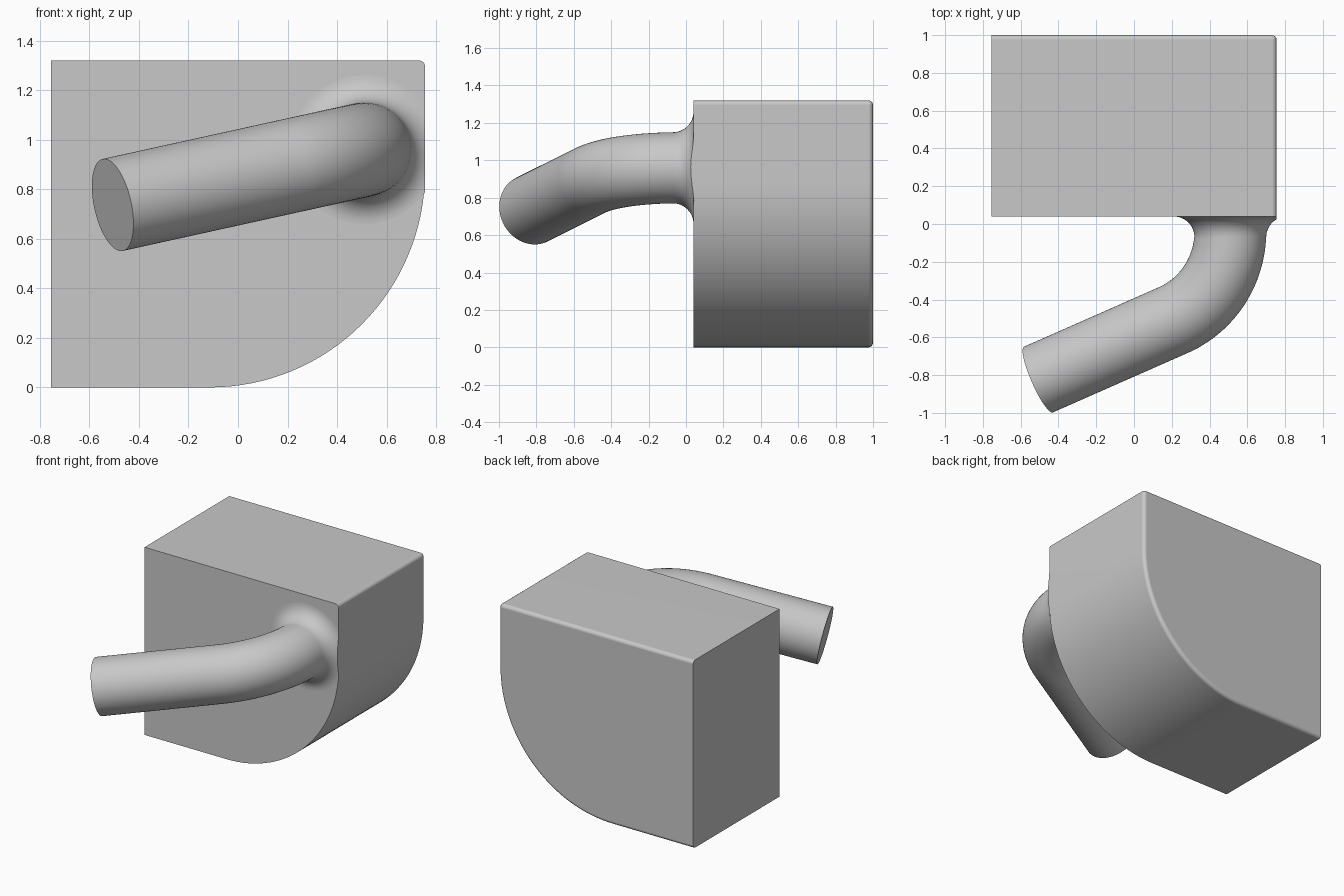
import bpy, bmesh
from math import sin, cos, pi, radians, asin, atan
from mathutils import Vector

cube = bpy.data.objects.get("Cube")
if cube:
    bpy.data.objects.remove(cube, do_unlink=True)

grey = bpy.data.materials.new("plain grey")
grey.use_nodes = True
colour = (0.58, 0.58, 0.58, 1)
grey.diffuse_color = colour
grey.node_tree.nodes["Principled BSDF"].inputs["Base Color"].default_value = colour


def finish(bm, name):
    """Turn a bmesh into a smooth shaded object with crisp edges."""
    bmesh.ops.recalc_face_normals(bm, faces=bm.faces)
    mesh = bpy.data.meshes.new(name)
    bm.to_mesh(mesh)
    bm.free()
    obj = bpy.data.objects.new(name, mesh)
    bpy.context.collection.objects.link(obj)
    mesh.materials.append(grey)
    bpy.ops.object.select_all(action='DESELECT')
    obj.select_set(True)
    bpy.context.view_layer.objects.active = obj
    bpy.ops.object.shade_smooth_by_angle(angle=radians(30))
    weighted = obj.modifiers.new("flat face normals", 'WEIGHTED_NORMAL')
    weighted.keep_sharp = True
    return obj


# Block: a box with one large rounded lower corner
SIDE, TOP, FRONT, BACK, CORNER = 0.755, 1.32, 0.04, 1.0, 0.87
STEPS = 32
profile = [(-SIDE, TOP), (-SIDE, 0)]
for i in range(STEPS + 1):
    t = pi / 2 * i / STEPS
    profile.append((SIDE - CORNER + CORNER * sin(t), CORNER - CORNER * cos(t)))
profile.append((SIDE, TOP))

bm = bmesh.new()
front = bm.faces.new([bm.verts.new((x, FRONT, z)) for x, z in profile])
made = bmesh.ops.extrude_face_region(bm, geom=[front], use_keep_orig=True)
bmesh.ops.translate(bm, vec=(0, BACK - FRONT, 0),
                    verts=[g for g in made["geom"] if isinstance(g, bmesh.types.BMVert)])


def is_rounded(edge):
    """Back rim except its left-hand upright, plus the upper side edge."""
    points = [v.co for v in edge.verts]
    back_rim = all(p.y > BACK - 0.01 for p in points)
    upright = all(p.x < 0.01 - SIDE for p in points)
    upper_side = all(p.x > SIDE - 0.01 and p.z > TOP - 0.01 for p in points)
    return (back_rim and not upright) or upper_side


bmesh.ops.bevel(bm, geom=[e for e in bm.edges if is_rounded(e)], offset=0.025,
                segments=4, profile=0.5, affect='EDGES', clamp_overlap=False)
finish(bm, "block")

# Bent pipe with a flared root, lofted along one path
RADIUS, FLARE, BEND, BEND_Y = 0.19, 0.11, 0.51, -0.04
TURN, SIDES = radians(66.7), 64
root = Vector((0.51, 0, 0.96))
slope = atan(0.22)
across = Vector((-cos(slope), 0, -sin(slope)))
along = Vector((0, 1, 0))
binormal = across.cross(along)

rings = [(0, FRONT + 0.005, 0, RADIUS + FLARE)]
for i in range(13):
    t = pi / 2 * i / 12
    rings.append((0, FRONT - FLARE * (1 - cos(t)), 0, RADIUS + FLARE * (1 - sin(t))))
start = asin((BEND_Y - FRONT + FLARE) / BEND)
for i in range(1, 25):
    t = start + (TURN - start) * i / 24
    rings.append((BEND * (1 - cos(t)), BEND_Y - BEND * sin(t), t, RADIUS))
s, y, t, r = rings[-1]
LENGTH = 0.797
rings.append((s + LENGTH * sin(t), y - LENGTH * cos(t), t, r))

bm = bmesh.new()
loops = []
for s, y, t, r in rings:
    centre = root + across * s + along * y
    normal = across * cos(t) + along * sin(t)
    loops.append([bm.verts.new(centre + r * (normal * cos(a) + binormal * sin(a)))
                  for a in (2 * pi * k / SIDES for k in range(SIDES))])
for lower, upper in zip(loops, loops[1:]):
    for k in range(SIDES):
        n = (k + 1) % SIDES
        bm.faces.new((lower[k], lower[n], upper[n], upper[k]))
bm.faces.new(loops[0])
bm.faces.new(loops[-1])

# Trim the flare flush with the side of the block
cut = bmesh.ops.bisect_plane(bm, geom=bm.verts[:] + bm.edges[:] + bm.faces[:],
                             plane_co=(SIDE, 0, 0), plane_no=(1, 0, 0), clear_outer=True)
bmesh.ops.holes_fill(bm, edges=[g for g in cut["geom_cut"]
                                if isinstance(g, bmesh.types.BMEdge)])
finish(bm, "bent_pipe")
